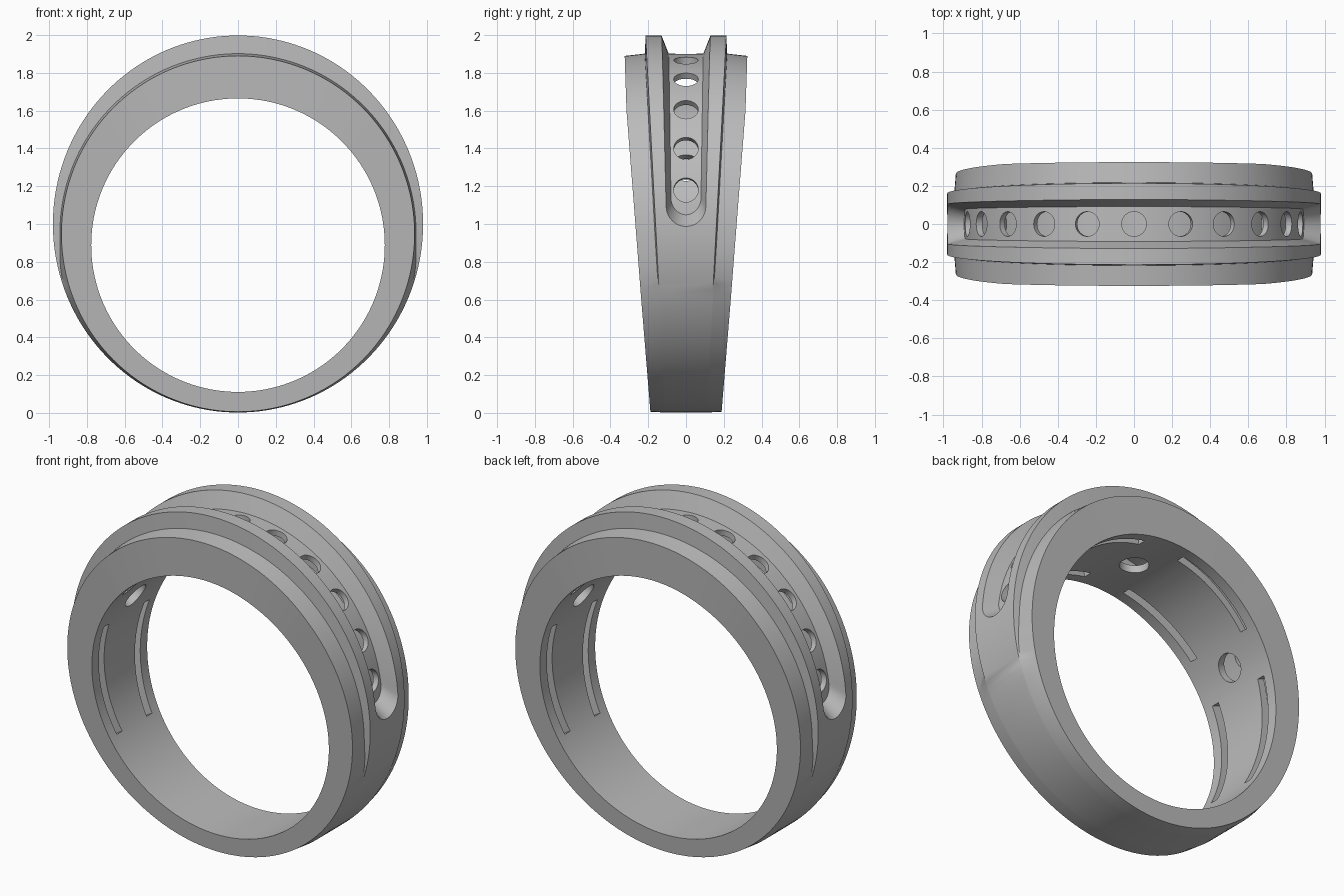
import bpy, bmesh
from math import sin, cos, pi, sqrt, radians
from mathutils import Matrix, Vector

if "Cube" in bpy.data.objects:
    bpy.data.objects.remove(bpy.data.objects["Cube"])

metal = bpy.data.materials.new("grey metal")
metal.use_nodes = True
metal.diffuse_color = (0.5, 0.5, 0.5, 1)
metal.node_tree.nodes["Principled BSDF"].inputs["Base Color"].default_value = (0.5, 0.5, 0.5, 1)

BORE_Z, BORE_R = 0.888, 0.777
FLOOR_Z, FLOOR_R = 1.01, 0.892


def lerp(a, b, f):
    return a + (b - a) * f


def half_width(z):
    """Half the ring's width at a height, interpolated between key heights."""
    keys = [(0, 0.188), (0.6, 0.237), (1.0, 0.268), (1.6, 0.315), (1.9, 0.325)]
    for (z0, w0), (z1, w1) in zip(keys, keys[1:]):
        if z <= z1:
            return lerp(w0, w1, max(0, (z - z0) / (z1 - z0)))
    return keys[-1][1]


def around(t, zc, rx, rz=None):
    """Point (x, z) on an upright ellipse, t measured from the top."""
    return rx * sin(t), zc + (rz or rx) * cos(t)


def finish(bm, name):
    bmesh.ops.recalc_face_normals(bm, faces=bm.faces)
    mesh = bpy.data.meshes.new(name)
    bm.to_mesh(mesh)
    bm.free()
    mesh.materials.append(metal)
    obj = bpy.data.objects.new(name, mesh)
    bpy.context.collection.objects.link(obj)
    return obj


def loft(bm, sections, closed=False):
    """Skin a row of equal cross-sections, capping open ends."""
    rows = [[bm.verts.new(p) for p in s] for s in sections]
    n = len(rows[0])
    pairs = list(zip(rows, rows[1:])) + ([(rows[-1], rows[0])] if closed else [])
    for a, b in pairs:
        for i in range(n):
            j = (i + 1) % n
            bm.faces.new((a[i], a[j], b[j], b[i]))
    if not closed:
        bm.faces.new(rows[0])
        bm.faces.new(rows[-1])


def steps(a, b, n):
    return [lerp(a, b, i / n) for i in range(n + 1)]


# ring body: tapered band with a raised centre that blends away low down
def body_section(t):
    bore = around(t, BORE_Z, BORE_R)
    rim = around(t, 0.948, 0.935, 0.942)
    top = around(t, 1.0, 0.98, 0.998)
    base = around(t, 0.952, 0.943, 0.950)
    f = min(1, max(0, (1.0 - top[1]) / 0.42))
    f = f * f * (3 - 2 * f)
    base = [lerp(b, c, f * 0.97) for b, c in zip(base, top)]
    band = 0.108 + 0.053 * top[1]
    half = [(bore, half_width(bore[1])), (rim, half_width(rim[1])), (base, band + 0.004), (top, band)]
    right = [(p[0], y, p[1]) for p, y in half]
    return right + [(x, -y, z) for x, y, z in reversed(right)]


bm = bmesh.new()
loft(bm, [body_section(2 * pi * i / 160) for i in range(160)], closed=True)
ring = finish(bm, "ring_band")


# round-ended groove with sloping walls
def groove_section(u):
    end = max(0, (abs(u) - 0.935) / 0.065)
    shape = max(0.06, sqrt(max(0, 1 - end * end)))
    narrow = abs(u) ** 1.5
    t_top, t_floor = u * radians(91.5), u * radians(87.5)
    w_top = lerp(0.14, 0.108, narrow) * shape
    w_floor = lerp(0.092, 0.078, narrow) * shape
    x0, z0 = around(t_floor, FLOOR_Z, FLOOR_R)
    x1, z1 = around(t_top, 1.0, 1.0, 1.025)
    return [(x0, -w_floor, z0), (x0, w_floor, z0), (x1, w_top, z1), (x1, -w_top, z1)]


bm = bmesh.new()
tip = [0.935 + 0.065 * sin(pi / 2 * i / 10) for i in range(1, 11)]
loft(bm, [groove_section(u) for u in [-u for u in reversed(tip)] + steps(-0.935, 0.935, 90) + tip])
cutters = [finish(bm, "groove_cutter")]


# hollow behind the groove floor
def hollow_section(t):
    x0, z0 = around(t, BORE_Z, BORE_R + 0.045)
    x1, z1 = around(t, FLOOR_Z, FLOOR_R - 0.035)
    w = half_width(z0) - 0.09
    return [(x0, -w, z0), (x0, w, z0), (x1, w, z1), (x1, -w, z1)]


bm = bmesh.new()
loft(bm, [hollow_section(t) for t in steps(-radians(84), radians(84), 70)])
cutters.append(finish(bm, "hollow_cutter"))


# long slots in the bore, following the taper of both sides
def slot_section(t, side):
    x0, z0 = around(t, BORE_Z, BORE_R - 0.04)
    x1, z1 = around(t, BORE_Z, BORE_R + 0.075)
    w = half_width(around(t, BORE_Z, BORE_R)[1])
    a, b = side * (w - 0.115), side * (w - 0.065)
    return [(x0, a, z0), (x0, b, z0), (x1, b, z1), (x1, a, z1)]


bm = bmesh.new()
for side in (-1, 1):
    for lo, hi in ((10, 50), (70, 119)):
        for mirror in (-1, 1):
            angles = steps(mirror * radians(lo), mirror * radians(hi), 20)
            loft(bm, [slot_section(t, side) for t in angles])
cutters.append(finish(bm, "slot_cutter"))


# radial round holes
def hole_cutter(name, angles, zc, r, radius, depth):
    bm = bmesh.new()
    for a in angles:
        t = radians(a)
        x, z = around(t, zc, r)
        place = Matrix.Translation(Vector((x, 0, z))) @ Matrix.Rotation(t, 4, 'Y')
        bmesh.ops.create_cone(bm, cap_ends=True, segments=32, radius1=radius,
                              radius2=radius, depth=depth, matrix=place)
    cutters.append(finish(bm, name))


seats = [s * a for a in (16, 32, 48, 64, 79) for s in (-1, 1)] + [0]
hole_cutter("stone_hole_cutter", seats, FLOOR_Z, FLOOR_R, 0.065, 0.13)
hole_cutter("bore_hole_cutter", (-60, 0, 60), BORE_Z, BORE_R, 0.08, 0.13)

# carve everything out of the band
bpy.ops.object.select_all(action='DESELECT')
bpy.context.view_layer.objects.active = ring
ring.select_set(True)
for cutter in cutters:
    cutter.hide_render = True
    mod = ring.modifiers.new(cutter.name, 'BOOLEAN')
    mod.operation = 'DIFFERENCE'
    mod.solver = 'EXACT'
    mod.object = cutter
    bpy.ops.object.modifier_apply(modifier=mod.name)
for cutter in cutters:
    bpy.data.objects.remove(cutter)
bpy.ops.object.shade_smooth_by_angle(angle=radians(25))
